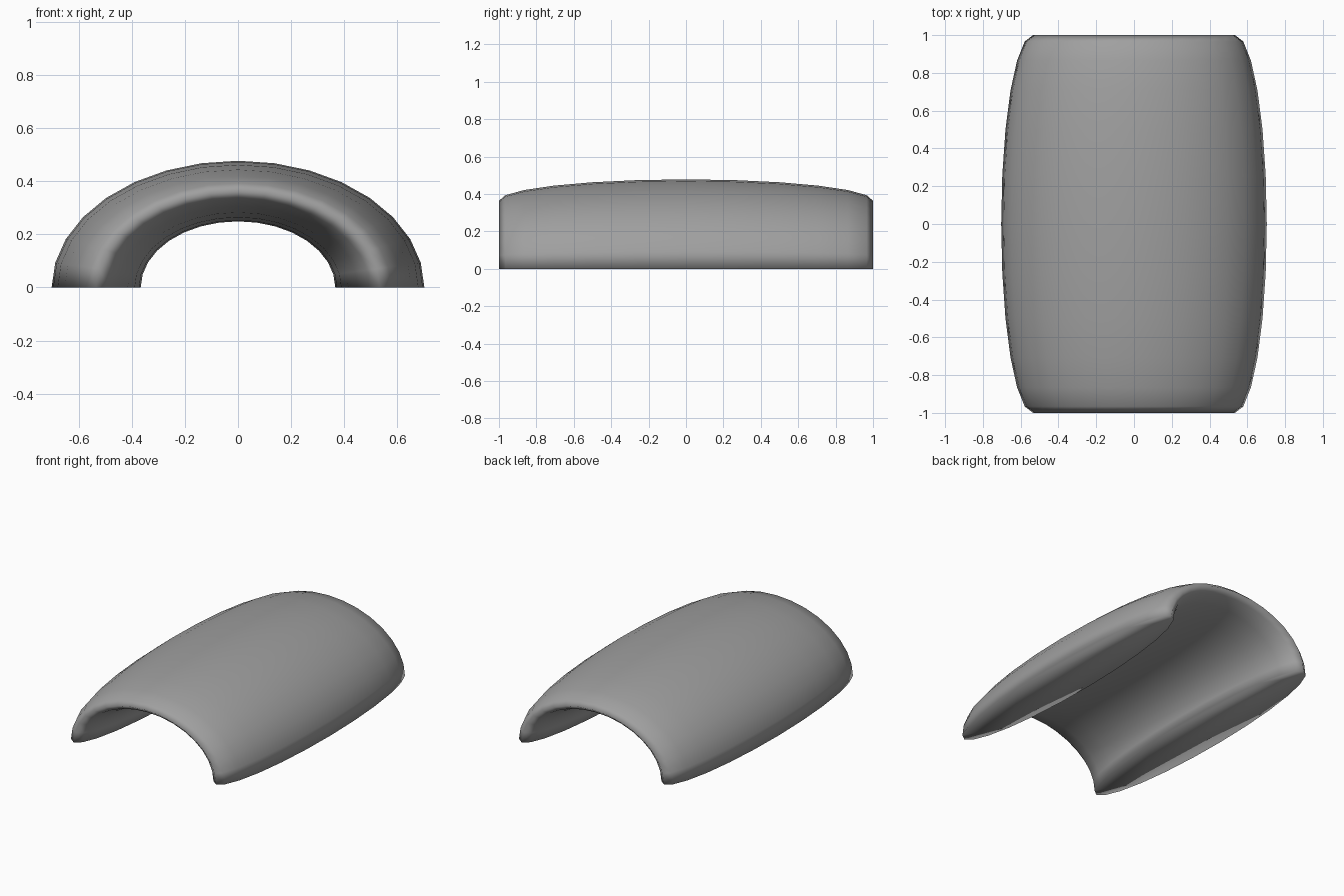
import bpy, bmesh, math
from mathutils import Matrix, Vector

cube = bpy.data.objects.get("Cube")
if cube:
    bpy.data.objects.remove(cube, do_unlink=True)

RING_RADIUS = 0.535      # centre of the wall
HALF_WALL = 0.168        # half the wall thickness at mid length
HEIGHT_SCALE = 0.68      # flattens the arch

grey = bpy.data.materials.new("plain grey")
grey.use_nodes = True
colour = (0.35, 0.35, 0.35, 1)
grey.diffuse_color = colour
grey.node_tree.nodes["Principled BSDF"].inputs["Base Color"].default_value = colour

# Long lens-shaped wall section, spun through a half turn into an arch
bm = bmesh.new()
section = bmesh.ops.create_circle(bm, cap_ends=True, segments=24, radius=1)["verts"]
for v in section:
    v.co = Vector((RING_RADIUS + HALF_WALL * v.co.x, v.co.y, 0))
start_cap = bm.faces[:]
edges = bm.edges[:]
spun = bmesh.ops.spin(bm, geom=edges, cent=(0, 0, 0), axis=(0, -1, 0),
                      angle=math.pi, steps=16)

# Close the second foot
bmesh.ops.contextual_create(
    bm, geom=[e for e in spun["geom_last"] if isinstance(e, bmesh.types.BMEdge)])
bmesh.ops.transform(bm, matrix=Matrix.Diagonal((1, 1, HEIGHT_SCALE, 1)), verts=bm.verts)
bmesh.ops.recalc_face_normals(bm, faces=bm.faces)
for face in bm.faces:
    face.smooth = True

mesh = bpy.data.meshes.new("arched_shell")
bm.to_mesh(mesh)
bm.free()
mesh.materials.append(grey)
shell = bpy.data.objects.new("arched_shell", mesh)
bpy.context.collection.objects.link(shell)
